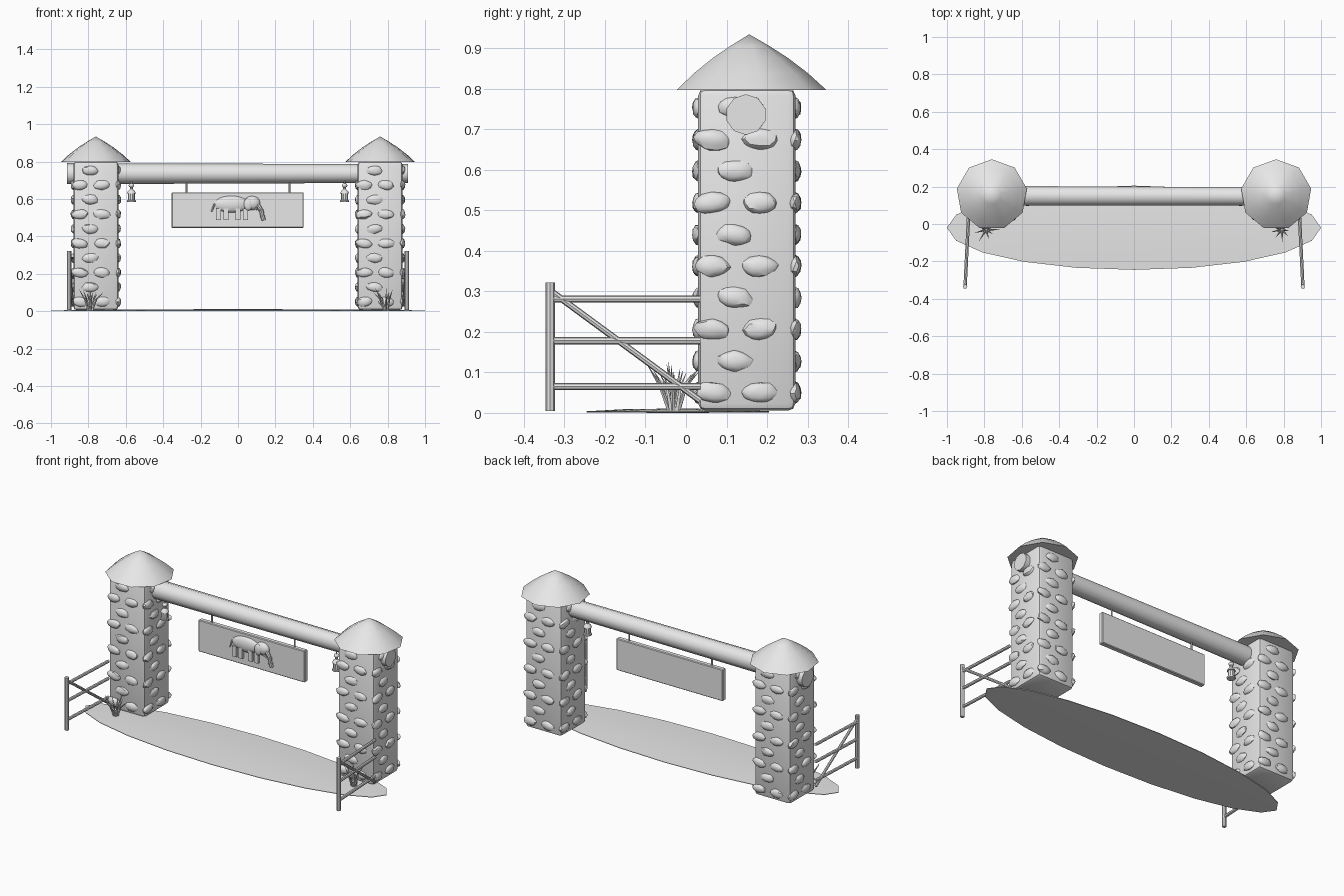
import bpy, bmesh, math, random
from mathutils import Vector, Matrix

random.seed(4)
cube = bpy.data.objects.get("Cube")
if cube:
    bpy.data.objects.remove(cube)

GREY = (0.8, 0.8, 0.8, 1)
mat = bpy.data.materials.new("plain_grey")
mat.use_nodes = True
mat.diffuse_color = GREY
mat.node_tree.nodes["Principled BSDF"].inputs["Base Color"].default_value = GREY


def finish(bm, name, smooth=None):
    bmesh.ops.recalc_face_normals(bm, faces=bm.faces)
    mesh = bpy.data.meshes.new(name)
    bm.to_mesh(mesh)
    bm.free()
    mesh.materials.append(mat)
    ob = bpy.data.objects.new(name, mesh)
    bpy.context.collection.objects.link(ob)
    if smooth:
        bpy.ops.object.select_all(action='DESELECT')
        ob.select_set(True)
        bpy.context.view_layer.objects.active = ob
        bpy.ops.object.shade_smooth_by_angle(angle=math.radians(smooth))
    return ob


def rod(bm, a, b, r1, r2=None, sides=8):
    """Tapered round bar from a to b."""
    a, b = Vector(a), Vector(b)
    d = b - a
    m = Matrix.Translation((a + b) / 2) @ d.to_track_quat('Z', 'Y').to_matrix().to_4x4()
    bmesh.ops.create_cone(bm, cap_ends=True, segments=sides, radius1=r1,
                          radius2=r1 if r2 is None else r2, depth=d.length, matrix=m)


def box(bm, centre, size):
    m = Matrix.Translation(centre) @ Matrix.Diagonal((*size, 1))
    return bmesh.ops.create_cube(bm, size=1, matrix=m)["verts"]


def ball(bm, centre, radii):
    m = Matrix.Translation(centre) @ Matrix.Diagonal((*radii, 1))
    bmesh.ops.create_uvsphere(bm, u_segments=14, v_segments=8, radius=1, matrix=m)


def lathe(bm, profile, centre, sides, start=0):
    """Stack of rings (radius, z); a zero radius closes to a point."""
    prev = None
    for r, z in profile:
        if r == 0:
            ring = [bm.verts.new((centre[0], centre[1], z))] * sides
        else:
            ring = [bm.verts.new((centre[0] + r * math.cos(start + math.tau * k / sides),
                                  centre[1] + r * math.sin(start + math.tau * k / sides), z))
                    for k in range(sides)]
        if prev:
            for k in range(sides):
                j = (k + 1) % sides
                quad = list(dict.fromkeys((prev[k], prev[j], ring[j], ring[k])))
                bm.faces.new(quad)
        prev = ring


DEPTH = 0.15          # y of the pillars and beam

for s, side in ((1, "left"), (-1, "right")):
    px = 0.76 * s

    # Pillar with softened edges
    bm = bmesh.new()
    box(bm, (px, DEPTH, 0.403), (0.24, 0.24, 0.795))
    bmesh.ops.bevel(bm, geom=bm.edges[:], offset=0.018, segments=2, affect='EDGES', profile=0.5)
    finish(bm, side + "_pillar", 40)

    # Lumpy stones set into all four faces
    bm = bmesh.new()
    for face in range(4):
        turn = Matrix.Rotation(face * math.pi / 2, 4, 'Z')
        for row in range(10):
            for t in ((-0.085, 0.032) if row % 2 == 0 else (-0.03,)):
                m = (Matrix.Translation((px, DEPTH, 0.05 + 0.078 * row)) @ turn
                     @ Matrix.Translation((0.118, t, 0))
                     @ Matrix.Rotation(random.uniform(-0.15, 0.15), 4, 'X')
                     @ Matrix.Diagonal((0.017, 0.046, 0.027, 1)))
                stone = bmesh.ops.create_icosphere(bm, subdivisions=2, radius=1)["verts"]
                for v in stone:
                    v.co *= random.uniform(0.88, 1.06)
                bmesh.ops.transform(bm, matrix=m, verts=stone)
    finish(bm, side + "_pillar_stones", 35)

    # Thatched cap
    bm = bmesh.new()
    lathe(bm, ((0, 0.797), (0.19, 0.797), (0.145, 0.838), (0.095, 0.876), (0.05, 0.905), (0, 0.934)),
          (px, 0.156), 9, math.pi / 2)
    finish(bm, side + "_roof", 40)

    # Lantern hanging from the beam
    bm = bmesh.new()
    lx, ly = 0.57 * s, 0.12
    rod(bm, (lx, ly, 0.66), (lx, ly, 0.70), 0.004)
    ball(bm, (lx, ly, 0.672), (0.015, 0.015, 0.012))
    lathe(bm, ((0, 0.583), (0.024, 0.583), (0.024, 0.592), (0.018, 0.594), (0.018, 0.628),
               (0.024, 0.63), (0.02, 0.64), (0.008, 0.652), (0.008, 0.665), (0, 0.667)), (lx, ly), 10)
    finish(bm, side + "_lantern", 35)

    # Fence: post, three rails and a brace
    bm = bmesh.new()
    post_x, end_x = 0.903 * s, 0.885 * s
    rod(bm, (post_x, -0.335, 0.005), (post_x, -0.335, 0.322), 0.012)
    for z in (0.065, 0.178, 0.281):
        rod(bm, (post_x, -0.335, z), (end_x, 0.035, z), 0.009)
    rod(bm, (post_x, -0.33, 0.298), (end_x, 0.035, 0.03), 0.008)
    finish(bm, side + "_fence", 40)

    # Grass tuft
    bm = bmesh.new()
    for k in range(9):
        a = math.tau * k / 9 + random.uniform(-0.2, 0.2)
        reach = random.uniform(0.025, 0.065)
        base = Vector((0.79 * s + 0.01 * math.cos(a), -0.03 + 0.01 * math.sin(a), 0.005))
        out = Vector((math.cos(a), math.sin(a), 0)) * reach
        mid = base + out * 0.4 + Vector((0, 0, 0.06))
        rod(bm, base, mid, 0.006, 0.004, 4)
        rod(bm, mid, base + out + Vector((0, 0, random.uniform(0.085, 0.12))), 0.004, 0.0005, 4)
    finish(bm, side + "_grass")

# Log beam, slightly tapered
bm = bmesh.new()
rod(bm, (-0.915, 0.151, 0.735), (0.91, 0.148, 0.736), 0.056, 0.05, 10)
finish(bm, "beam", 50)

# Hanging sign board and its hangers
bm = bmesh.new()
box(bm, (-0.002, 0.145, 0.54), (0.706, 0.03, 0.19))
bmesh.ops.bevel(bm, geom=bm.edges[:], offset=0.004, segments=1, affect='EDGES')
finish(bm, "sign_board")
bm = bmesh.new()
for x in (-0.275, 0.275):
    rod(bm, (x, 0.145, 0.63), (x, 0.145, 0.70), 0.005)
finish(bm, "sign_hangers", 40)

# Elephant relief on the sign
bm = bmesh.new()
ball(bm, (-0.035, 0.13, 0.572), (0.095, 0.022, 0.045))
ball(bm, (0.075, 0.128, 0.578), (0.045, 0.026, 0.038))
ball(bm, (0.055, 0.112, 0.572), (0.024, 0.012, 0.034))
for x in (-0.105, -0.065, 0.0, 0.04):
    box(bm, (x, 0.123, 0.518), (0.026, 0.022, 0.062))
trunk = ((0.105, 0.57), (0.124, 0.54), (0.13, 0.51), (0.138, 0.485))
for (x1, z1), (x2, z2) in zip(trunk, trunk[1:]):
    rod(bm, (x1, 0.122, z1), (x2, 0.122, z2), 0.013, 0.01)
rod(bm, (0.09, 0.112, 0.55), (0.128, 0.108, 0.535), 0.006, 0.001)
rod(bm, (-0.125, 0.124, 0.575), (-0.142, 0.124, 0.53), 0.006, 0.003)
finish(bm, "elephant_relief", 40)

# Oval ground path, gently domed
bm = bmesh.new()
lathe(bm, ((0, 0.002), (1, 0.003), (1, 0.006), (0.6, 0.011), (0, 0.013)), (0, 0), 20)
bmesh.ops.transform(bm, matrix=Matrix.Translation((0, -0.02, -0.002)) @ Matrix.Diagonal((1, 0.225, 1, 1)),
                    verts=bm.verts)
finish(bm, "ground_path", 40)
